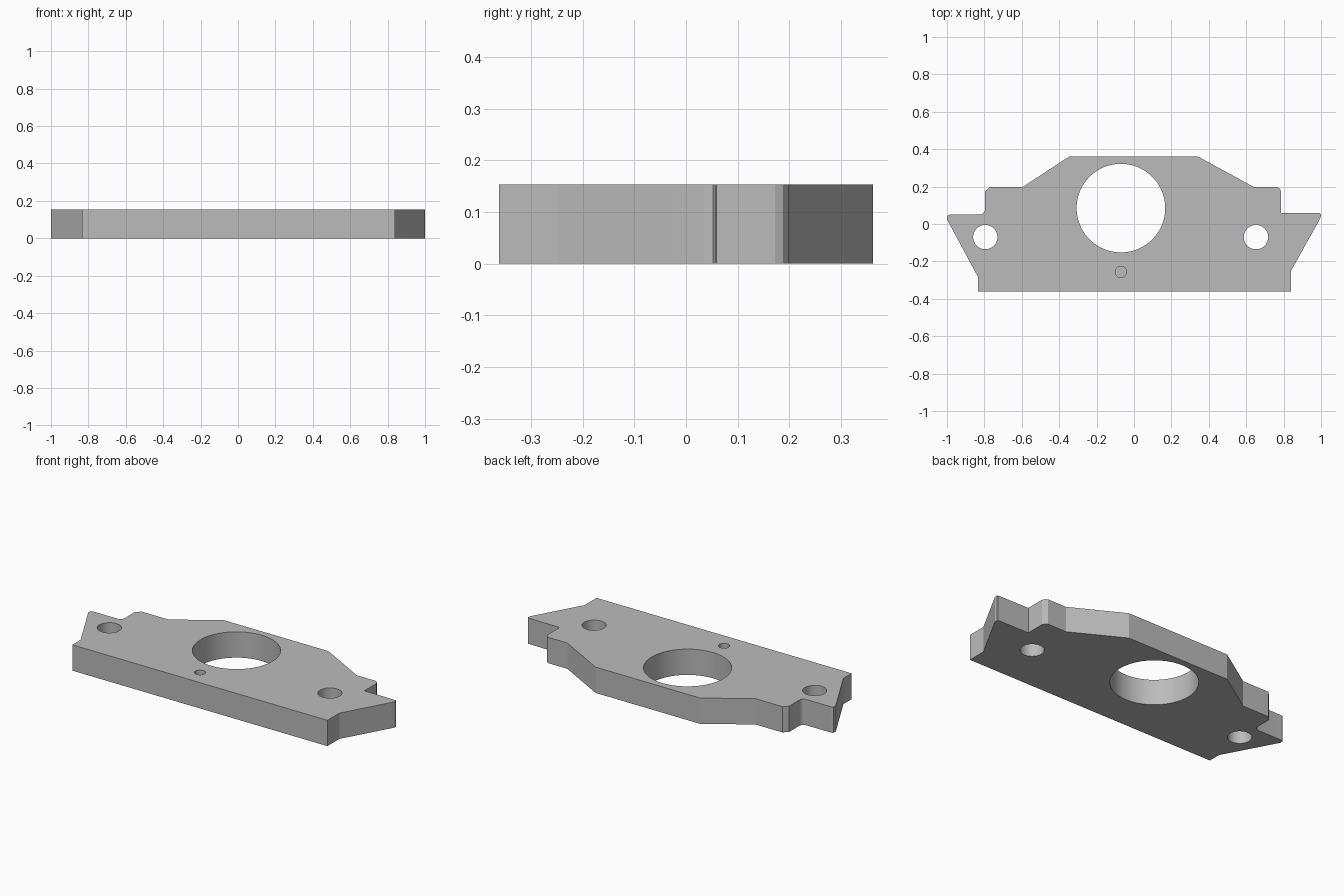
import bpy, bmesh, math

cube = bpy.data.objects.get("Cube")
if cube:
    bpy.data.objects.remove(cube, do_unlink=True)

THICK = 0.153

grey = bpy.data.materials.new("plain grey")
grey.use_nodes = True
colour = (0.5, 0.5, 0.5, 1)
grey.diffuse_color = colour
grey.node_tree.nodes["Principled BSDF"].inputs["Base Color"].default_value = colour


def prism(name, points, low, high):
    """Extrude a flat counter-clockwise outline from low to high."""
    bm = bmesh.new()
    base = bm.faces.new([bm.verts.new((x, y, low)) for x, y in points])
    top = bmesh.ops.extrude_face_region(bm, geom=[base])["geom"]
    bmesh.ops.translate(bm, vec=(0, 0, high - low),
                        verts=[v for v in top if isinstance(v, bmesh.types.BMVert)])
    bmesh.ops.recalc_face_normals(bm, faces=bm.faces)
    mesh = bpy.data.meshes.new(name)
    bm.to_mesh(mesh)
    bm.free()
    mesh.materials.append(grey)
    obj = bpy.data.objects.new(name, mesh)
    bpy.context.collection.objects.link(obj)
    return obj


def arc(x, y, radius, start, end, steps):
    """Points along an arc, angles in degrees."""
    angles = [math.radians(start + (end - start) * i / steps) for i in range(steps + 1)]
    return [(x + radius * math.cos(a), y + radius * math.sin(a)) for a in angles]


# Plate outline: straight front, splayed ears, stepped and tapered back
outline = [(-0.833, -0.362), (0.84, -0.362), (0.84, -0.25), (0.985, 0.01)]
outline += [(0.998, 0.035), (1, 0.052), (0.995, 0.058), (0.787, 0.06)]
outline += [(0.787, 0.172), (0.78, 0.188), (0.765, 0.198), (0.64, 0.198)]
outline += [(0.34, 0.362), (-0.345, 0.362), (-0.595, 0.198)]
outline += [(-0.77, 0.198), (-0.797, 0.172)]
outline += arc(-0.825, 0.078, 0.028, 0, -90, 6)
outline += [(-0.985, 0.05), (-0.998, 0.045), (-1, 0.025), (-0.833, -0.285)]
plate = prism("mounting_plate", outline, 0, THICK)

# Holes: large bore, two bolt holes, one blind locating hole
holes = [
    ("centre_bore_cutter", -0.07, 0.085, 0.237, -0.1),
    ("right_bolt_hole_cutter", -0.795, -0.07, 0.065, -0.1),
    ("left_bolt_hole_cutter", 0.652, -0.07, 0.065, -0.1),
    ("locating_hole_cutter", -0.07, -0.256, 0.03, 0.06),
]
for name, x, y, radius, low in holes:
    cutter = prism(name, arc(x, y, radius, 0, 354.375, 63), low, THICK + 0.1)
    cutter.hide_render = True
    cutter.hide_viewport = True
    cut = plate.modifiers.new(name, "BOOLEAN")
    cut.operation = "DIFFERENCE"
    cut.solver = "EXACT"
    cut.object = cutter

# Smooth the bores while the plate edges stay sharp
bpy.ops.object.select_all(action="DESELECT")
bpy.context.view_layer.objects.active = plate
plate.select_set(True)
for modifier in list(plate.modifiers):
    bpy.ops.object.modifier_apply(modifier=modifier.name)
bpy.ops.object.shade_smooth_by_angle(angle=math.radians(20))
